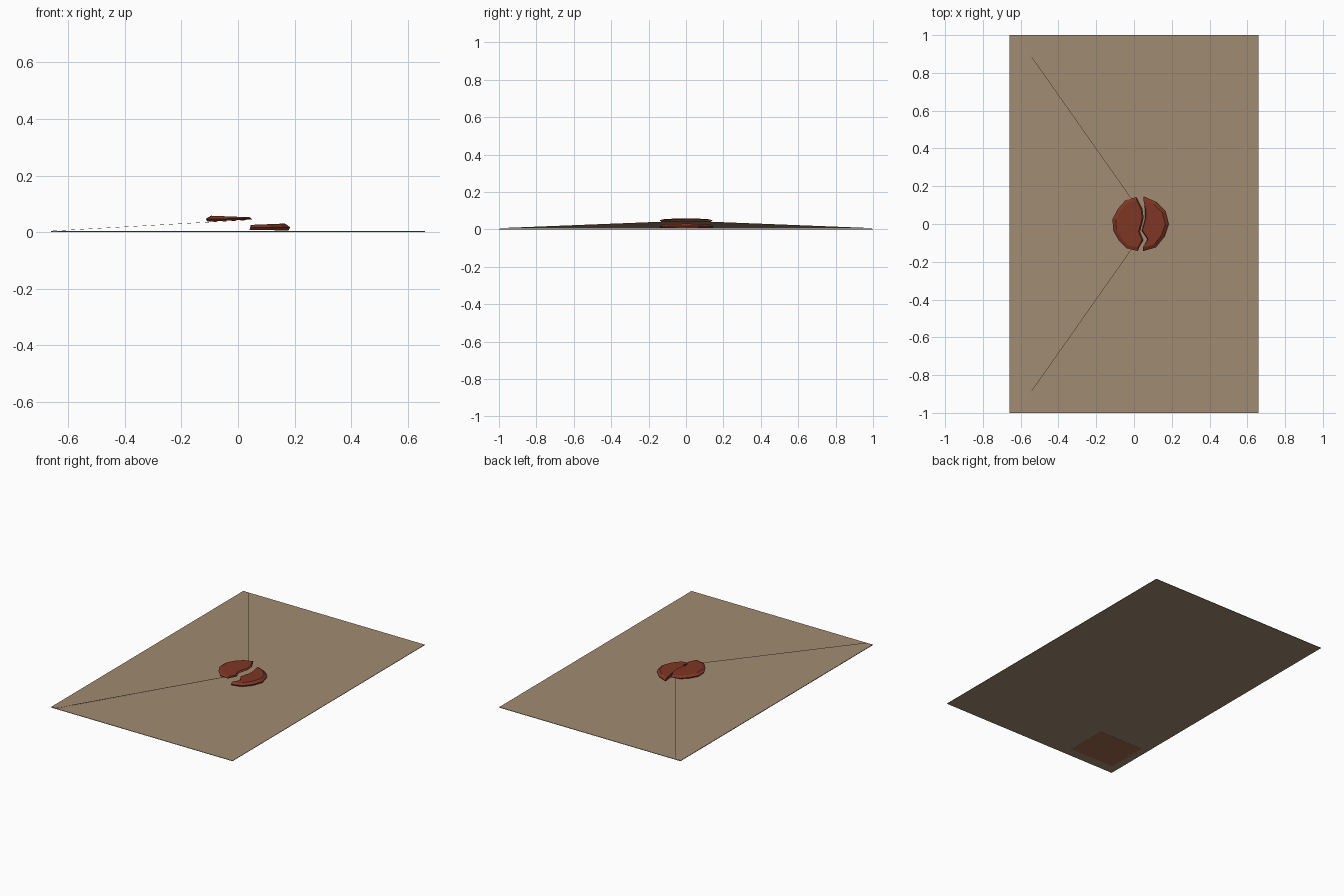
import bpy, bmesh, math

if "Cube" in bpy.data.objects:
    bpy.data.objects.remove(bpy.data.objects["Cube"])


def material(name, rgb):
    m = bpy.data.materials.new(name)
    m.diffuse_color = (*rgb, 1)
    m.use_nodes = True
    m.node_tree.nodes["Principled BSDF"].inputs["Base Color"].default_value = m.diffuse_color
    return m


paper = material("tan paper", (0.35, 0.26, 0.165))
wax = material("red wax", (0.21, 0.037, 0.019))
stamp_ink = material("faded stamp brown", (0.34, 0.14, 0.07))


def loft(name, rings, mat):
    """Closed solid through rings of equal point count (counter-clockwise, bottom to top)."""
    bm = bmesh.new()
    rows = [[bm.verts.new(p) for p in ring] for ring in rings]
    n = len(rows[0])
    for a, b in zip(rows, rows[1:]):
        for i in range(n):
            j = (i + 1) % n
            bm.faces.new((a[i], a[j], b[j], b[i]))
    bm.faces.new(rows[0][::-1])
    bm.faces.new(rows[-1])
    bmesh.ops.recalc_face_normals(bm, faces=bm.faces)
    me = bpy.data.meshes.new(name)
    bm.to_mesh(me)
    bm.free()
    me.materials.append(mat)
    ob = bpy.data.objects.new(name, me)
    bpy.context.collection.objects.link(ob)
    return ob


def plate(name, x0, x1, y0, y1, z0, z1, mat):
    outline = [(x0, y0), (x1, y0), (x1, y1), (x0, y1)]
    return loft(name, [[(x, y, z) for x, y in outline] for z in (z0, z1)], mat)


# Envelope body, with the stamp on its underside
plate("envelope_body", -0.66, 0.66, -1, 1, 0.0006, 0.0035, paper)
plate("stamp", -0.61, -0.285, -0.935, -0.655, 0, 0.0007, stamp_ink)

# Flap, slightly lifted from its hinge, with a rounded tip
half = [(-0.66, 1.0), (-0.615, 0.99), (-0.01, 0.13), (0.015, 0.08), (0.03, 0.03)]
outline = [(x, -y) for x, y in half] + half[::-1]
flap_z = lambda x: 0.004 + 0.056 * (x + 0.66)
loft("envelope_flap", [[(x, y, flap_z(x) + t) for x, y in outline] for t in (0, 0.0008)], paper)


# Broken wax seal: an outer arc closed by a jagged crack, with a chamfered rim
def seal_half(name, cx, a0, a1, count, crack, bottom, top, lean):
    def ring(r, z, shift, t):
        pts = []
        for i in range(count):
            a = math.radians(a0 + (a1 - a0) * i / (count - 1))
            rr = r * (1 + 0.025 * math.sin(i * 2.3))      # hand-poured wobble
            pts.append((cx + rr * math.cos(a), rr * math.sin(a)))
        pts += [(x + shift, y) for x, y in crack]
        zb, zt = (lambda x: bottom[0] + bottom[1] * x), (lambda x: top[0] + top[1] * x)
        return [(x, y, zb(x) + (zt(x) - zb(x)) * t) for x, y in pts]
    return loft(name, [ring(0.138, 0, lean, 0), ring(0.144, 0, lean / 2, 0.45),
                       ring(0.126, 0, 0, 1)], wax)


seal_half("seal_left_half", 0.03, 97, 266, 8,
          [(0.042, -0.085), (0.024, -0.04), (0.043, 0.03), (0.037, 0.08)],
          (0.0425, 0.05), (0.0545, -0.04), 0.008)
seal_half("seal_right_half", 0.038, -86, 85, 7,
          [(0.063, 0.07), (0.063, 0.03), (0.045, -0.035), (0.075, -0.08)],
          (0.0095, -0.02), (0.024, 0.04), -0.004)
